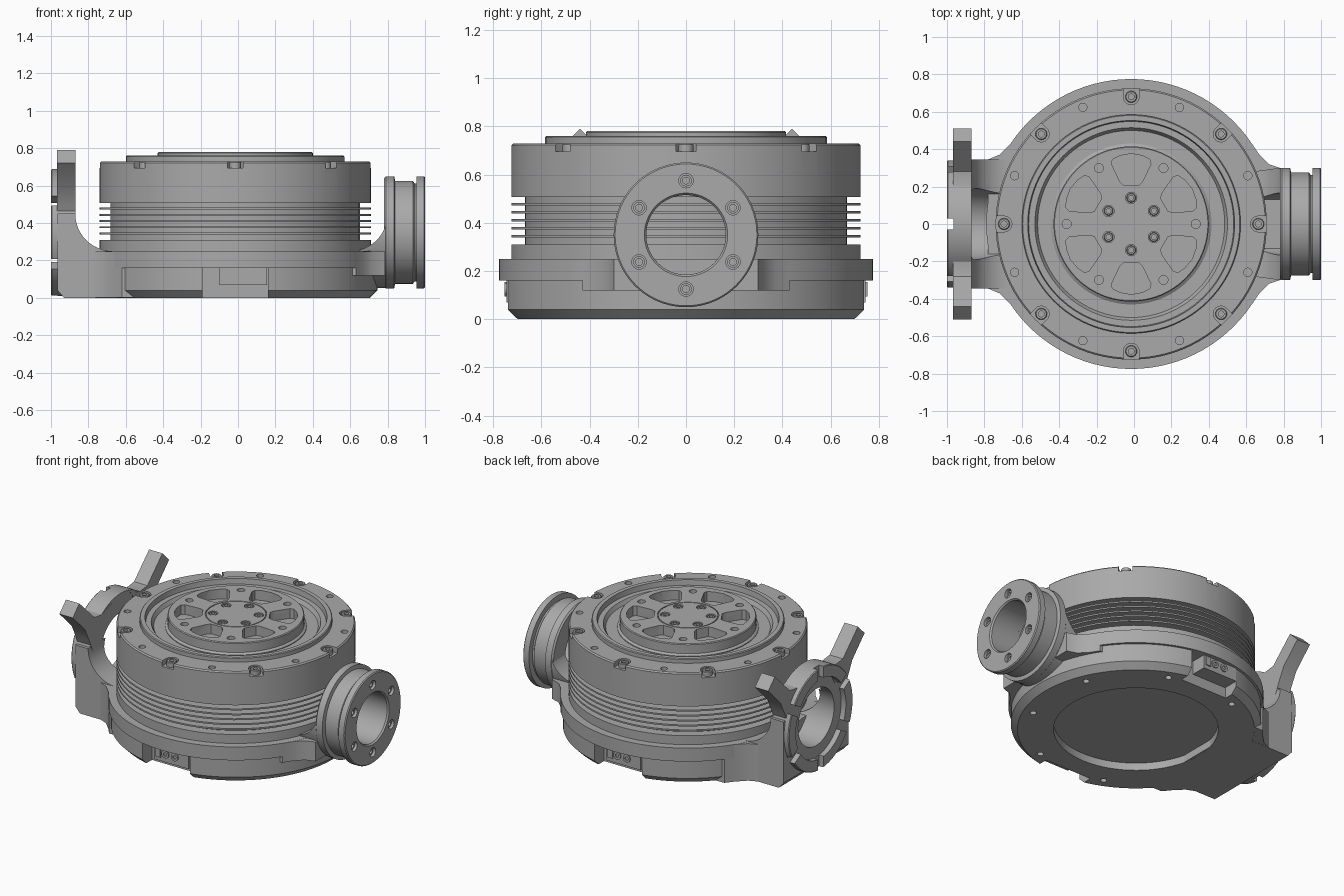
import bpy, bmesh
from math import sin, cos, pi, radians
from mathutils import Matrix, Vector

if "Cube" in bpy.data.objects:
    bpy.data.objects.remove(bpy.data.objects["Cube"])

metal = bpy.data.materials.new("machined grey")
metal.use_nodes = True
grey = (0.4, 0.4, 0.4, 1)
metal.diffuse_color = grey
metal.node_tree.nodes["Principled BSDF"].inputs["Base Color"].default_value = grey

CX = -0.015          # drum axis
PORT_Z = 0.35        # height of the side port axis
DRUM = Matrix.Translation((CX, 0, 0))
# local x,y,z -> world y,z,x
SIDE = Matrix(((0, 0, 1, 0), (1, 0, 0, 0), (0, 1, 0, 0), (0, 0, 0, 1)))
PORT = Matrix.Translation((0, 0, PORT_Z)) @ SIDE
# local x,y,z -> world x,z,-y
FRONT = Matrix.Rotation(pi / 2, 4, 'X')
parts = []


def lathe(bm, profile, mat=DRUM, seg=96):
    """Closed (radius, height) profile revolved about local z."""
    rings = []
    for i in range(seg):
        a = 2 * pi * i / seg
        rings.append([bm.verts.new(mat @ Vector((r * cos(a), r * sin(a), h)))
                      for r, h in profile])
    n = len(profile)
    for i in range(seg):
        p, q = rings[i], rings[(i + 1) % seg]
        for j in range(n):
            k = (j + 1) % n
            if profile[j][0] or profile[k][0]:
                bm.faces.new((p[j], q[j], q[k], p[k]))


def prism(bm, pts, lo, hi, mat=Matrix()):
    """Polygon extruded along local z."""
    a = [bm.verts.new(mat @ Vector((x, y, lo))) for x, y in pts]
    b = [bm.verts.new(mat @ Vector((x, y, hi))) for x, y in pts]
    bm.faces.new(a)
    bm.faces.new(b)
    for i in range(len(pts)):
        j = (i + 1) % len(pts)
        bm.faces.new((a[i], a[j], b[j], b[i]))


def rect(x0, x1, y0, y1):
    return [(x0, y0), (x1, y0), (x1, y1), (x0, y1)]


def cyl(bm, r, lo, hi, mat, seg=24):
    prism(bm, [(r * cos(2 * pi * i / seg), r * sin(2 * pi * i / seg))
               for i in range(seg)], lo, hi, mat)


def spots(radius, count, first, base=DRUM):
    """Matrices spaced round a circle, local x pointing outward."""
    return [base @ Matrix.Rotation(radians(first) + 2 * pi * i / count, 4, 'Z')
            @ Matrix.Translation((radius, 0, 0)) for i in range(count)]


def finish(name, bm):
    bmesh.ops.remove_doubles(bm, verts=bm.verts, dist=1e-5)
    bmesh.ops.recalc_face_normals(bm, faces=bm.faces)
    mesh = bpy.data.meshes.new(name)
    bm.to_mesh(mesh)
    bm.free()
    mesh.materials.append(metal)
    ob = bpy.data.objects.new(name, mesh)
    bpy.context.collection.objects.link(ob)
    parts.append(ob)
    return ob


def boolean(ob, bm, op='DIFFERENCE'):
    tool = finish("cutter", bm)
    tool.hide_render = True
    mod = ob.modifiers.new("cut", 'BOOLEAN')
    mod.operation, mod.object, mod.solver = op, tool, 'EXACT'
    dg = bpy.context.evaluated_depsgraph_get()
    mesh = bpy.data.meshes.new_from_object(ob.evaluated_get(dg))
    ob.modifiers.clear()
    ob.data = mesh
    parts.remove(tool)
    bpy.data.objects.remove(tool)


# base housing with bottom recess, connector notches and foot holes
bm = bmesh.new()
lathe(bm, [(0, .05), (.5, .05), (.5, 0), (.72, 0), (.76, .04), (.76, .16), (.775, .16),
           (.775, .25), (.725, .25), (.725, .31), (0, .31)])
base = finish("base_housing", bm)
bm = bmesh.new()
for y0, y1 in ((-.9, -.64), (.64, .9)):
    prism(bm, rect(-.19, .16, y0, y1), -.1, .16)
for m in spots(.655, 8, 22.5):
    cyl(bm, .02, -.05, .05, m)
boolean(base, bm)

# connector blocks, front and back
bm = bmesh.new()
for turn in (0, pi):
    m = DRUM @ Matrix.Rotation(turn, 4, 'Z') @ FRONT
    prism(bm, rect(-.085, .17, .07, .162), .6, .745, m)
    prism(bm, rect(-.07, -.035, .095, .155), .74, .752, m)
    for x in (0, .07):
        t = m @ Matrix.Translation((x, .125, 0))
        lathe(bm, [(.012, .735), (.026, .735), (.026, .753), (.012, .753)], t, 24)
finish("connector_blocks", bm)

# finned upper drum
profile = [(0, .30), (.667, .30)]
for i in range(5):
    z = .344 + .0333 * i
    profile += [(.667, z - .005), (.725, z - .005), (.725, z + .005), (.667, z + .005)]
profile += [(.667, .506), (.725, .506), (.725, .722), (.717, .73), (.585, .73), (.585, .755),
            (.58, .76), (.553, .76), (.548, .725), (.515, .725), (.5, .7), (0, .7)]
bm = bmesh.new()
lathe(bm, profile)
drum = finish("finned_drum", bm)
bm = bmesh.new()
pocket = [(.1, -.042), (.1, .042)] + [(-.042 * sin(pi * i / 12), .042 * cos(pi * i / 12))
                                     for i in range(13)]
for m in spots(.68, 8, 0):
    prism(bm, pocket, .695, .8, m)
for m in spots(.675, 8, 22.5):
    cyl(bm, .022, .7, .8, m)
boolean(drum, bm)

# output rotor with spoke pockets
bm = bmesh.new()
lathe(bm, [(0, .68), (.43, .68), (.43, .705), (.415, .715), (.415, .775), (.41, .78), (.187, .78),
           (.187, .772), (.181, .772), (.181, .78), (0, .78)])
rotor = finish("output_rotor", bm)
bm = bmesh.new()
window = [(.205, -.04), (.225, -.06), (.32, -.105), (.345, -.1), (.365, -.06), (.376, 0)]
window += [(x, -y) for x, y in reversed(window[:-1])]
for m in spots(0, 6, 30):
    prism(bm, window, .715, .9, m)
for m in spots(.345, 6, 0):
    cyl(bm, .024, .75, .9, m)
for m in spots(.14, 6, 30):
    cyl(bm, .03, .755, .9, m)
boolean(rotor, bm)

# socket head bolts
bm = bmesh.new()
for places, r, top in ((spots(.68, 8, 0), .031, .728), (spots(.14, 6, 30), .025, .777)):
    for m in places:
        lathe(bm, [(0, top - .05), (r, top - .05), (r, top - .004), (r - .004, top),
                   (r * .5, top), (r * .5, top - .018), (0, top - .018)], m, 24)
finish("socket_bolts", bm)

# port flange on the left side
bm = bmesh.new()
lathe(bm, [(.165, .78), (.29, .78), (.3, .79), (.3, .835), (.275, .84), (.275, .935),
           (.262, .945), (.262, .955), (.3, .955), (.3, .994), (.294, 1), (.173, 1),
           (.165, .99)], PORT)
flange = finish("port_flange", bm)
bm = bmesh.new()
for m in spots(.225, 6, 30, PORT):
    cyl(bm, .03, .965, 1.1, m)
boolean(flange, bm)
bm = bmesh.new()
for m in spots(.225, 6, 30, PORT):
    lathe(bm, [(.014, .95), (.024, .95), (.024, .985), (.014, .985)], m, 20)
finish("flange_bushings", bm)


def saddle(name, side, start, half, bottom, foot):
    """Bridge rising from the base to a port, hollowed by the bore."""
    arc = [(side * (start + .2 * sin(pi * i / 24)), .45 - .2 * cos(pi * i / 24))
           for i in range(13)]
    prof = [(side * .55, .25)] + arc + foot + [(side * .55, bottom)]
    bm = bmesh.new()
    prism(bm, prof, -half, half, FRONT)
    return finish(name, bm)


# saddles joining the ports to the base
right = saddle("flange_saddle", 1, .6, .31, .05, [(.8, .05)])
bm = bmesh.new()
cyl(bm, .298, .4, .9, PORT, 64)
boolean(right, bm, 'INTERSECT')
left = saddle("claw_saddle", -1, .67, .345, 0, [(-.965, .45), (-.965, .04), (-.93, 0)])
for ob, r, lo, hi in ((right, .165, .5, .9), (left, .19, -1.1, -.5)):
    bm = bmesh.new()
    cyl(bm, r, lo, hi, PORT, 64)
    boolean(ob, bm)

# plan fillets blending the saddles into the round base
bm = bmesh.new()
for curve, z in (([(.5, .43), (.63, .43), (.67, .37), (.72, .32), (.785, .298)], .12),
                 ([(-.5, .48), (-.62, .48), (-.66, .43), (-.72, .37), (-.78, .345)], .001)):
    prism(bm, curve + [(x, -y) for x, y in reversed(curve)], z, .249)
finish("base_fillets", bm)

# claw ring and its notched outer rim
bm = bmesh.new()
lathe(bm, [(.19, -.965), (.34, -.965), (.34, -.87), (.215, -.87), (.19, -.895)], PORT)
finish("claw_ring", bm)
bm = bmesh.new()
lathe(bm, [(.265, -1), (.335, -1), (.34, -.995), (.34, -.96), (.265, -.96)], PORT)
rim = finish("claw_rim", bm)
bm = bmesh.new()
for m in spots(.3, 6, 30, PORT):
    prism(bm, rect(-.06, .08, -.03, .03), -1.1, -.966, m)
boolean(rim, bm)

# two claw arms
bm = bmesh.new()
arm = [(.51, .72), (.44, .79), (.28, .635), (.2, .625), (.1, .66), (.2, .5), (.3, .42),
       (.335, .5), (.38, .59)]
for s in (1, -1):
    prism(bm, [(s * y, z) for y, z in arm], -.967, -.868, SIDE)
finish("claw_arms", bm)

bpy.ops.object.select_all(action='DESELECT')
for ob in parts:
    ob.select_set(True)
bpy.context.view_layer.objects.active = parts[0]
bpy.ops.object.shade_smooth_by_angle(angle=radians(30))
